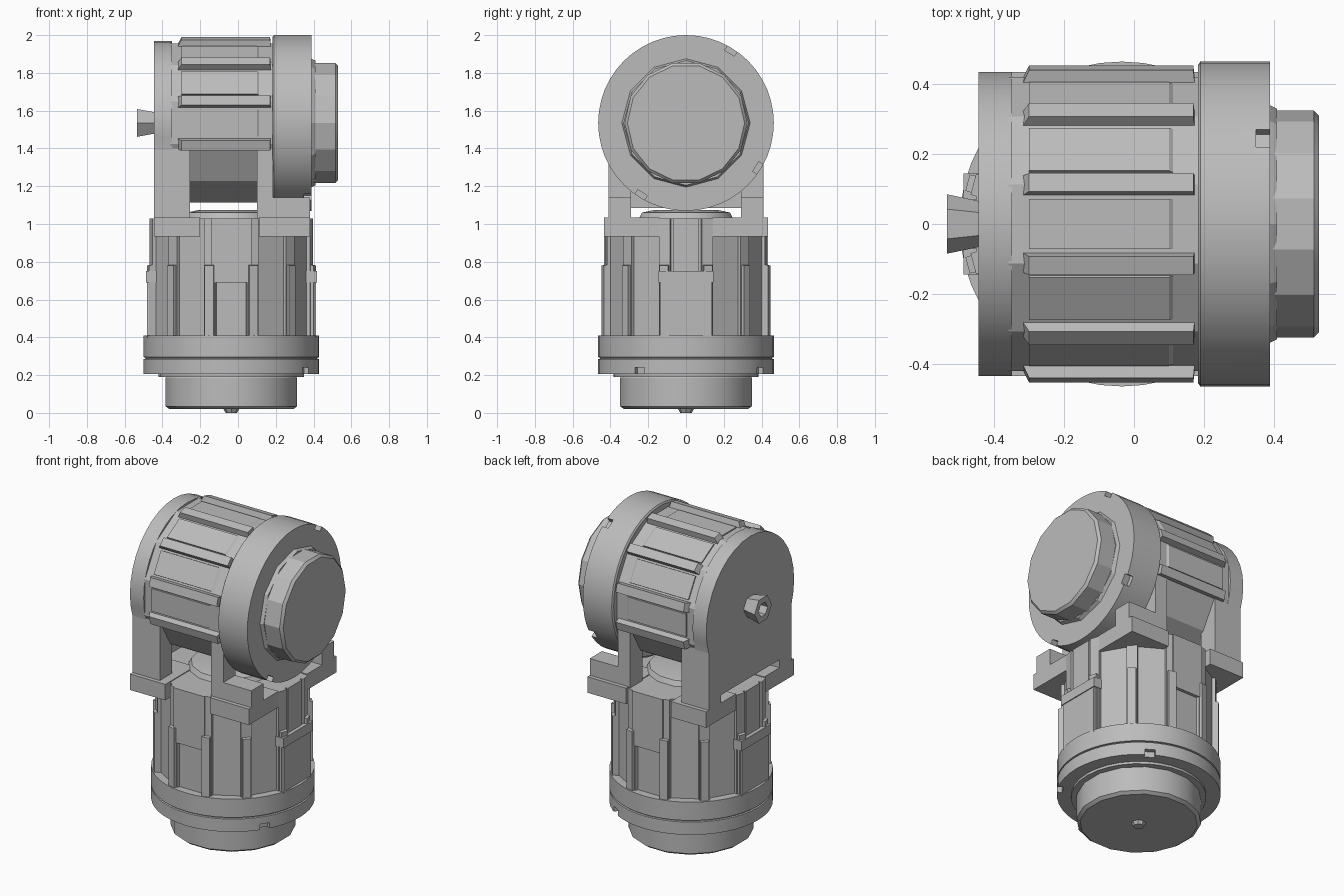
import bpy, bmesh
from math import sin, cos, pi, radians
from mathutils import Matrix, Vector

if bpy.data.objects.get("Cube"):
    bpy.data.objects.remove(bpy.data.objects["Cube"])

metal = bpy.data.materials.new("plain_grey")
metal.use_nodes = True
GREY = (0.5, 0.5, 0.5, 1)
metal.diffuse_color = GREY
metal.node_tree.nodes["Principled BSDF"].inputs["Base Color"].default_value = GREY

# Frames: lower unit turns about z, upper unit about x (local x, y, z -> y, z, x)
CX = -0.035
LOWER = Matrix.Translation((CX, 0, 0))
UPPER = Matrix.Translation((0, 0, 1.535)) @ Matrix(
    ((0, 0, 1, 0), (1, 0, 0, 0), (0, 1, 0, 0), (0, 0, 0, 1)))
WORLD = Matrix()


def finish(bm, name, frame, smooth=False):
    bm.transform(frame)
    bmesh.ops.recalc_face_normals(bm, faces=bm.faces)
    mesh = bpy.data.meshes.new(name)
    bm.to_mesh(mesh)
    bm.free()
    mesh.materials.append(metal)
    ob = bpy.data.objects.new(name, mesh)
    bpy.context.collection.objects.link(ob)
    if smooth:
        bpy.ops.object.select_all(action='DESELECT')
        ob.select_set(True)
        bpy.context.view_layer.objects.active = ob
        bpy.ops.object.shade_smooth_by_angle(angle=radians(25))
    return ob


def lathe(name, profile, frame, sides, start=0.0, smooth=False, closed=False):
    """Spin (radius, height) points about the local z axis."""
    bm = bmesh.new()
    rings = []
    for i in range(sides):
        a = radians(start) + 2 * pi * i / sides
        rings.append([bm.verts.new((r * cos(a), r * sin(a), h)) for r, h in profile])
    n = len(profile)
    for i, ring in enumerate(rings):
        nxt = rings[(i + 1) % sides]
        for j in range(n if closed else n - 1):
            k = (j + 1) % n
            bm.faces.new((ring[j], nxt[j], nxt[k], ring[k]))
    if not closed:
        bm.faces.new([r[0] for r in rings])
        bm.faces.new([r[-1] for r in rings])
    return finish(bm, name, frame, smooth)


def box(name, lo, hi, frame=WORLD, taper=(0, 0), lean=0):
    """Box between two corners; taper pulls in the outer (+x) face at its z ends, lean narrows it in y."""
    bm = bmesh.new()
    bmesh.ops.create_cube(bm, size=1)
    for v in bm.verts:
        low, outer = v.co.z < 0, v.co.x > 0
        v.co = Vector([lo[i] if v.co[i] < 0 else hi[i] for i in range(3)])
        if outer:
            v.co.z += taper[0] if low else -taper[1]
            v.co.y -= lean if v.co.y > 0 else -lean
    return finish(bm, name, frame)


def turned(frame, deg):
    return frame @ Matrix.Rotation(radians(deg), 4, 'Z')


def notch(ob, frame, low, high, first):
    """Cut four small bolt slots into a flange rim."""
    for k in range(4):
        cutter = box("slot_cutter", (0.435, -0.03, low), (0.5, 0.03, high),
                     turned(frame, first + 90 * k))
        mod = ob.modifiers.new("slot", 'BOOLEAN')
        mod.operation = 'DIFFERENCE'
        mod.object = cutter
        bpy.ops.object.select_all(action='DESELECT')
        bpy.context.view_layer.objects.active = ob
        ob.select_set(True)
        bpy.ops.object.modifier_apply(modifier=mod.name)
        bpy.data.objects.remove(cutter)


# Lower unit: output disc, flange and faceted body
lathe("lower_output_disc", [(0.335, 0.02), (0.355, 0.035), (0.355, 0.185), (0.34, 0.21)],
      LOWER, 16, 11.25, smooth=True)
lathe("lower_output_neck", [(0.385, 0.19), (0.385, 0.21)], LOWER, 32, smooth=True)
lathe("lower_output_nub", [(0.03, 0.0), (0.045, 0.025)], LOWER, 8)
flange = lathe("lower_flange", [(0.465, 0.205), (0.465, 0.285), (0.455, 0.287), (0.455, 0.293),
                                (0.465, 0.295), (0.465, 0.41)], LOWER, 48, smooth=True)
notch(flange, LOWER, 0.19, 0.24, 58)
lathe("lower_body", [(0.43, 0.4), (0.43, 1.03)], LOWER, 12, 15)
lathe("lower_body_cap", [(0.26, 1.02), (0.24, 1.06), (0.17, 1.075)], LOWER, 14, smooth=True)

# Lower ribs, each with a thicker foot
for k in range(12):
    spin = turned(LOWER, 15 + 30 * k)
    box("lower_rib", (0.36, -0.035, 0.4), (0.44, 0.035, 1.03), spin, lean=0.004)
    box("lower_rib_foot", (0.36, -0.028, 0.4), (0.457, 0.028, 0.8), spin, (0, 0.02), 0.004)

# Side pads on the two x sides, tall pads on front and back
for k in range(4):
    spin = turned(LOWER, 90 * k)
    if k % 2 == 0:
        box("lower_side_pad", (0.36, -0.14, 0.4), (0.447, 0.14, 0.69), spin, lean=0.005)
        box("lower_side_pad_lip", (0.36, -0.145, 0.69), (0.453, 0.145, 0.75), spin)
        box("lower_side_spine", (0.36, -0.07, 0.74), (0.43, 0.07, 1.03), spin)
    else:
        box("lower_front_pad", (0.36, -0.11, 0.69), (0.435, 0.11, 1.03), spin, lean=0.004)

# Corner lugs, posts and upper blocks of the bracket
for sy in (-1, 1):
    def span(a, b, sign=sy):
        return sorted((a * sign, b * sign))
    y0, y1 = span(0.14, 0.435)
    box("bracket_lug_right", (-0.445, y0, 0.935), (-0.2, y1, 1.035))
    box("bracket_lug_left", (0.11, y0, 0.935), (0.38, y1, 1.035))
    y0, y1 = span(0.29, 0.41)
    box("bracket_block_left", (0.18, y0, 1.03), (0.38, y1, 1.14))
    box("bracket_post_left", (0.1, y0, 1.03), (0.185, y1, 1.4))
    box("bracket_post_right", (-0.445, y0, 1.03), (-0.255, y1, 1.4))

# Upper unit: faceted body, flange and output disc
lathe("upper_body", [(0.435, -0.36), (0.435, 0.19)], UPPER, 12, 15)
flange = lathe("upper_flange", [(0.455, 0.183), (0.465, 0.19), (0.465, 0.39)],
               UPPER, 48, smooth=True)
notch(flange, UPPER, 0.35, 0.41, 58)
lathe("upper_output_neck", [(0.345, 0.38), (0.33, 0.41)], UPPER, 12, smooth=True)
lathe("upper_output_disc", [(0.325, 0.38), (0.325, 0.515), (0.31, 0.53)],
      UPPER, 14, smooth=True)

# Upper ribs around the top and sides
for k in range(-1, 7):
    spin = turned(UPPER, 15 + 30 * k)
    box("upper_rib", (0.36, -0.033, -0.35), (0.463, 0.033, 0.18), spin, (0.05, 0.01), 0.006)

# Raised panels between the ribs, sloping down towards the flange
for k in range(7):
    box("upper_panel", (0.38, -0.075, -0.3), (0.428, 0.075, 0.17),
        turned(UPPER, 30 * k), (0.0, 0.07), 0.004)

# Round-topped back plate
bm = bmesh.new()
outline = [(0.435 * cos(radians(a)), 0.435 * sin(radians(a))) for a in range(-20, 201, 10)]
outline += [(-0.41, -0.45), (0.41, -0.45)]
plate = bm.faces.new([bm.verts.new((x, y, -0.445)) for x, y in outline])
out = bmesh.ops.extrude_face_region(bm, geom=[plate])
bmesh.ops.translate(bm, vec=(0, 0, 0.095),
                    verts=[g for g in out["geom"] if isinstance(g, bmesh.types.BMVert)])
finish(bm, "back_plate", UPPER, smooth=True)

# Hollow six-sided stub on the back plate
lathe("back_stub", [(0.065, -0.44), (0.085, -0.535), (0.045, -0.535), (0.045, -0.46), (0.001, -0.46),
                    (0.001, -0.44)], UPPER, 6, 0, closed=True)
